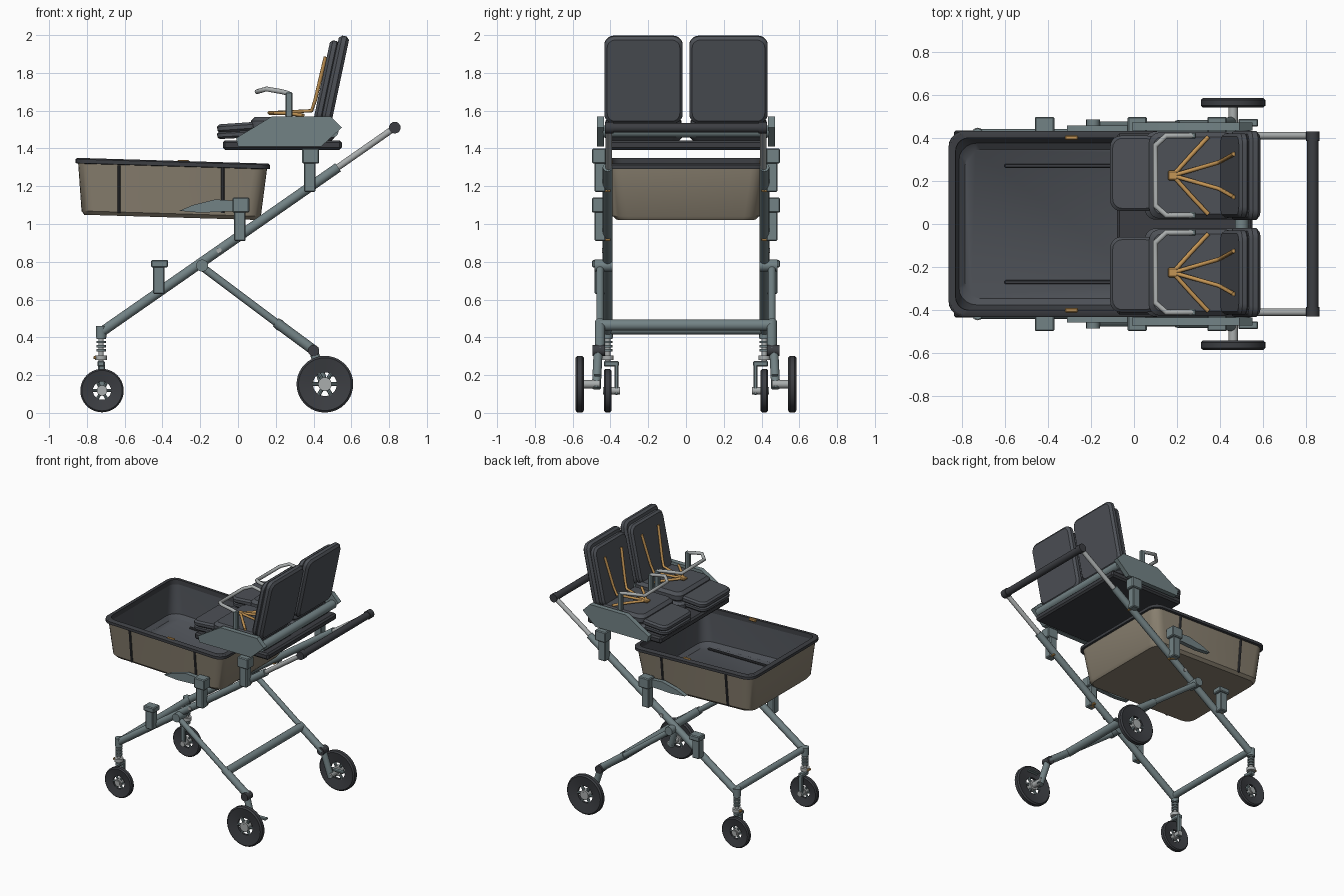
import bpy, bmesh, math
from mathutils import Vector, Matrix

if "Cube" in bpy.data.objects:
    bpy.data.objects.remove(bpy.data.objects["Cube"])


def material(name, r, g, b):
    m = bpy.data.materials.new(name)
    m.use_nodes = True
    m.diffuse_color = (r, g, b, 1)
    m.node_tree.nodes["Principled BSDF"].inputs["Base Color"].default_value = (r, g, b, 1)
    return m


FABRIC = material("charcoal fabric", .075, .082, .095)
RUBBER = material("dark rubber", .045, .048, .055)
FRAME = material("slate frame", .17, .225, .235)
TAN = material("tan canvas", .25, .215, .16)
ORANGE = material("orange trim", .55, .30, .09)
METAL = material("light metal", .4, .42, .42)


def finish(name, bm, *mats):
    bmesh.ops.recalc_face_normals(bm, faces=bm.faces)
    me = bpy.data.meshes.new(name)
    bm.to_mesh(me)
    bm.free()
    for m in mats:
        me.materials.append(m)
    me.shade_smooth()
    me.set_sharp_from_angle(angle=math.radians(35))
    ob = bpy.data.objects.new(name, me)
    bpy.context.collection.objects.link(ob)
    return ob


def tube(name, a, b, r, mat, r2=None, sides=16):
    a, b = Vector(a), Vector(b)
    d = b - a
    bm = bmesh.new()
    rot = d.to_track_quat('Z', 'Y').to_matrix().to_4x4()
    bmesh.ops.create_cone(bm, cap_ends=True, segments=sides, radius1=r, radius2=r2 or r,
                          depth=d.length, matrix=Matrix.Translation((a + b) / 2) @ rot)
    return finish(name, bm, mat)


def box(name, centre, size, mat, bevel=.006):
    bm = bmesh.new()
    bmesh.ops.create_cube(bm, size=1, matrix=Matrix.Diagonal((*size, 1)))
    bmesh.ops.bevel(bm, geom=bm.edges[:], offset=bevel, segments=1, affect='EDGES')
    ob = finish(name, bm, mat)
    ob.location = centre
    return ob


def prism(name, outline, y0, y1, mat):
    bm = bmesh.new()
    face = bm.faces.new([bm.verts.new((x, y0, z)) for x, z in outline])
    new = bmesh.ops.extrude_face_region(bm, geom=[face])["geom"]
    bmesh.ops.translate(bm, verts=[v for v in new if isinstance(v, bmesh.types.BMVert)],
                        vec=(0, y1 - y0, 0))
    return finish(name, bm, mat)


def path(name, points, r, mat):
    cu = bpy.data.curves.new(name, 'CURVE')
    cu.dimensions = '3D'
    cu.bevel_depth, cu.bevel_resolution, cu.use_fill_caps = r, 2, True
    sp = cu.splines.new('POLY')
    sp.points.add(len(points) - 1)
    for p, co in zip(sp.points, points):
        p.co = (*co, 1)
    cu.materials.append(mat)
    ob = bpy.data.objects.new(name, cu)
    bpy.context.collection.objects.link(ob)
    return ob


def loft(name, rings, mats, slots=None):
    """Stack rounded rectangles given as (length, width, corner, z)."""
    bm = bmesh.new()
    loops = []
    for l, w, c, z in rings:
        loop = []
        for k in range(4):
            sx, sy = ((1, 1), (-1, 1), (-1, -1), (1, -1))[k]
            for i in range(6):
                a = math.radians(90 * k + 18 * i)
                loop.append(bm.verts.new((sx * (l / 2 - c) + c * math.cos(a),
                                          sy * (w / 2 - c) + c * math.sin(a), z)))
        loops.append(loop)
    slots = slots or [0] * (len(rings) + 1)
    bm.faces.new(loops[0]).material_index = slots[0]
    for j, (p, q) in enumerate(zip(loops, loops[1:])):
        for i in range(len(p)):
            n = (i + 1) % len(p)
            bm.faces.new((p[i], p[n], q[n], q[i])).material_index = slots[j + 1]
    bm.faces.new(loops[-1]).material_index = slots[-1]
    return finish(name, bm, *mats)


def cushion(name, centre, l, w, t, tilt=0, corner=.05):
    e = t * .28
    ob = loft(name, [(l - 2 * e, w - 2 * e, corner - e / 2, -t / 2), (l, w, corner, -t / 2 + e),
                     (l, w, corner, t / 2 - e), (l - 2 * e, w - 2 * e, corner - e / 2, t / 2)], [FABRIC])
    ob.location = centre
    ob.rotation_euler.y = math.radians(tilt)
    return ob


def wheel(name, x, y, z, R, w):
    # Lathed tyre with thin inner edge, then open spoked hub
    prof = [(.42, .4), (.93, 1), (1, .6), (1, -.6), (.93, -1), (.42, -.4)]
    bm = bmesh.new()
    n = 40
    cols = [[bm.verts.new((x + R * r * math.cos(i * math.tau / n), y + w * h,
                           z + R * r * math.sin(i * math.tau / n))) for r, h in prof] for i in range(n)]
    for i in range(n):
        a, b = cols[i], cols[(i + 1) % n]
        for j in range(len(prof)):
            k = (j + 1) % len(prof)
            bm.faces.new((a[j], a[k], b[k], b[j]))
    finish(name + "_tyre", bm, RUBBER)
    tube(name + "_hub", (x, y - w, z), (x, y + w, z), R * .24, METAL, sides=20)
    for i in range(6):
        a = i * math.tau / 6
        c, s = R * math.cos(a), R * math.sin(a)
        tube(name + "_spoke", (x + c * .2, y, z + s * .2), (x + c * .46, y, z + s * .46),
             R * .07, FRAME, sides=8)


# Basket: tan outside, dark rim and lining
basket = loft("basket", [(.92, .74, .07, -.145), (.95, .78, .08, -.125), (1.0, .83, .07, .125),
                         (1.03, .865, .075, .127), (1.03, .865, .075, .148), (1.01, .845, .065, .155),
                         (.965, .80, .06, .155), (.96, .795, .06, .12), (.92, .75, .08, -.09),
                         (.86, .69, .07, -.115)],
              [TAN, FABRIC, RUBBER], [0, 0, 0, 2, 2, 2, 2, 2, 1, 1, 1])
basket.location = (-.35, 0, 1.18)
basket.rotation_euler.y = .03

# Twin seats
box("seat_base", (.235, 0, 1.418), (.63, .84, .05), RUBBER, .012)
tube("seat_rear_bar", (.5, -.44, 1.49), (.5, .44, 1.49), .032, FRAME)
for s in (1, -1):
    m = s * .225
    cushion("footrest_lower", (-.0, m + s * .01, 1.475), .22, .34, .04, -3)
    cushion("footrest_upper", (0, m + s * .01, 1.512), .22, .35, .045, -4)
    cushion("seat_lower", (.28, m, 1.47), .46, .41, .06)
    cushion("seat_cushion", (.27, m, 1.53), .40, .40, .075)
    cushion("backrest_shell", (.515, m, 1.765), .47, .415, .055, -78)
    cushion("backrest_pad", (.468, m, 1.755), .44, .39, .05, -78)
    # Harness
    box("buckle", (.18, m, 1.588), (.045, .045, .02), ORANGE)
    for k in (1, -1):
        path("shoulder_strap", [(.18, m, 1.588), (.39, m + k * .06, 1.6), (.41, m + k * .07, 1.66),
                                (.463, m + k * .1, 1.885)], .01, ORANGE)
        path("lap_strap", [(.18, m, 1.588), (.27, m + k * .1, 1.585), (.345, m + k * .18, 1.575)], .01, ORANGE)
        box("guard_post", (.27, m + k * .185, 1.63), (.036, .03, .14), FRAME)
    path("guard_bar", [(.27, m + .185, 1.69), (.235, m + .185, 1.70), (.15, m + .185, 1.715),
                       (.10, m + .14, 1.70), (.10, m - .14, 1.70), (.15, m - .185, 1.715),
                       (.235, m - .185, 1.70), (.27, m - .185, 1.69)], .013, METAL)

# Push handle and cross bars
tube("handle_grip", (.83, -.385, 1.51), (.83, .385, 1.51), .026, RUBBER)
tube("front_cross_bar", (-.71, -.42, .44), (-.71, .42, .44), .024, FRAME)
tube("rear_cross_bar", (.22, -.455, .465), (.22, .455, .465), .03, FRAME)

# Everything mirrored on both sides
for s in (1, -1):
    def at(x, y, z):
        return (x, s * y, z)

    # Folding frame
    tube("main_tube", at(-.72, .415, .43), at(.53, .415, 1.30), .026, FRAME)
    tube("handle_tube", at(.5, .41, 1.28), at(.83, .41, 1.51), .017, METAL)
    tube("handle_cap", at(.83, .385, 1.51), at(.83, .43, 1.51), .031, RUBBER)
    tube("rear_leg", at(-.2, .455, .78), at(.24, .455, .45), .02, FRAME)
    tube("rear_leg_sleeve", at(.2, .455, .48), at(.41, .455, .325), .027, FRAME)
    tube("pivot", at(-.19, .39, .78), at(-.19, .485, .78), .032, FRAME)
    tube("pivot_bolt", at(-.1, .4, .86), at(-.1, .445, .86), .014, METAL)

    # Side shell of the seat and lining pieces of the basket
    prism("seat_side_panel", [(-.01, 1.455), (.18, 1.57), (.49, 1.57), (.55, 1.51), (.44, 1.41), (0, 1.41)],
          s * .435, s * .472, FRAME)
    prism("basket_arm", [(-.31, 1.07), (-.2, 1.06), (.03, 1.07), (.03, 1.12), (-.12, 1.13), (-.24, 1.1)],
          s * .425, s * .458, FRAME)
    box("basket_rail", at(-.3, .27, 1.078), (.6, .018, .014), RUBBER, .003)
    box("basket_clip", at(-.29, .4, 1.328), (.06, .02, .022), ORANGE, .004)
    for x in (-.63, -.08):
        tube("basket_seam", at(x, .391, 1.06), at(x, .417, 1.31), .009, RUBBER, sides=8)

    # Sockets standing on the main tube
    for x, low, mid, top in ((.38, 1.18, 1.32, 1.40), (.01, .92, 1.06, 1.14), (-.42, .64, .77, .81)):
        box("socket_stem", at(x, .455, (low + mid) / 2), (.062, .06, mid - low + .02), FRAME)
        box("socket_cap", at(x + .005, .46, (mid + top) / 2), (.09, .075, top - mid), FRAME)
        box("socket_release", at(x, .425, low - .003), (.04, .05, .014), ORANGE, .003)

    # Front caster
    wheel("front_wheel", -.72, s * .415, .118, .115, .02)
    tube("caster_head", at(-.725, .415, .4), at(-.725, .415, .46), .028, FRAME)
    tube("caster_stem", at(-.725, .415, .25), at(-.725, .415, .42), .014, METAL)
    for i in range(4):
        z = .325 + i * .022
        tube("spring_coil", at(-.725, .415, z), at(-.725, .415, z + .012), .025, FRAME)
    tube("caster_collar", at(-.725, .415, .28), at(-.725, .415, .305), .032, METAL)
    box("caster_lock", at(-.755, .415, .292), (.02, .03, .016), ORANGE, .003)
    box("caster_bridge", at(-.725, .395, .26), (.04, .08, .03), FRAME)
    box("caster_fork", at(-.722, .368, .185), (.036, .022, .18), FRAME)
    tube("front_axle", at(-.72, .35, .118), at(-.72, .44, .118), .02, METAL)

    # Rear wheel and its swing arm
    wheel("rear_wheel", .46, s * .5625, .152, .15, .022)
    tube("swing_arm", at(.4, .465, .33), at(.46, .475, .13), .024, FRAME)
    tube("arm_joint", at(.4, .43, .33), at(.4, .495, .33), .03, RUBBER)
    tube("rear_axle", at(.46, .455, .152), at(.46, .585, .152), .022, METAL)
    box("brake_pedal", at(.53, .47, .2), (.09, .035, .014), FRAME, .004)
